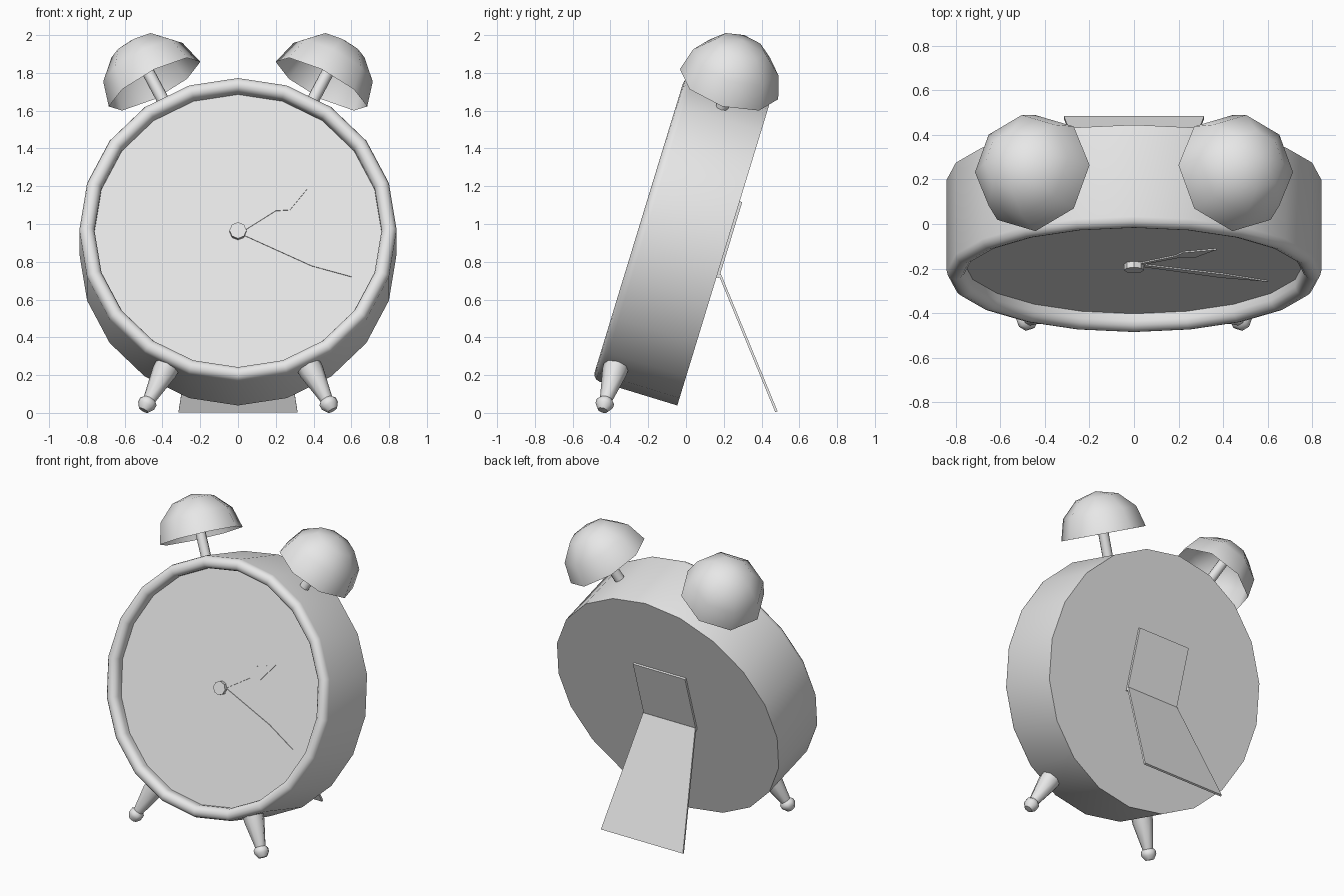
import bpy, bmesh, math
from mathutils import Matrix, Vector

cube = bpy.data.objects.get("Cube")
if cube:
    bpy.data.objects.remove(cube, do_unlink=True)

grey = bpy.data.materials.new("light_grey")
grey.use_nodes = True
grey.diffuse_color = (0.8, 0.8, 0.8, 1)
grey.node_tree.nodes["Principled BSDF"].inputs["Base Color"].default_value = (0.8, 0.8, 0.8, 1)

# Tilted clock frame: x sideways, y into the case, z up the dial
CLOCK = Matrix.Translation((0, -0.25, 0.98)) @ Matrix.Rotation(math.radians(-17), 4, 'X')
AXLE = Matrix.Rotation(math.radians(-90), 4, 'X')


def finish(name, bm, matrix, smooth=None, recalc=True):
    bmesh.ops.remove_doubles(bm, verts=bm.verts, dist=1e-5)
    if recalc:
        bmesh.ops.recalc_face_normals(bm, faces=bm.faces)
    bm.transform(matrix)
    mesh = bpy.data.meshes.new(name)
    bm.to_mesh(mesh)
    bm.free()
    mesh.materials.append(grey)
    obj = bpy.data.objects.new(name, mesh)
    bpy.context.collection.objects.link(obj)
    if smooth:
        bpy.ops.object.select_all(action='DESELECT')
        obj.select_set(True)
        bpy.context.view_layer.objects.active = obj
        bpy.ops.object.shade_smooth_by_angle(angle=math.radians(smooth))
    return obj


def lathe(name, profile, sides, matrix, smooth=50):
    """Revolve (radius, height) points around z."""
    bm = bmesh.new()
    verts = [bm.verts.new((r, 0, h)) for r, h in profile]
    edges = [bm.edges.new(pair) for pair in zip(verts, verts[1:])]
    bmesh.ops.spin(bm, geom=verts + edges, cent=(0, 0, 0), axis=(0, 0, 1),
                   angle=math.tau, steps=sides, use_duplicate=False)
    return finish(name, bm, matrix, smooth)


def plate(name, outline, thickness, matrix):
    """Flat outline in x and z, thickened towards -y."""
    bm = bmesh.new()
    face = bm.faces.new([bm.verts.new((x, 0, z)) for x, z in outline])
    out = bmesh.ops.extrude_face_region(bm, geom=[face])
    moved = [v for v in out["geom"] if isinstance(v, bmesh.types.BMVert)]
    bmesh.ops.translate(bm, verts=moved, vec=(0, -thickness, 0))
    return finish(name, bm, matrix)


def radial(depth, degrees):
    """Frame on the case axis whose z points outward at an angle from the top."""
    return CLOCK @ Matrix.Translation((0, depth, 0)) @ Matrix.Rotation(math.radians(degrees), 4, 'Y')


# Case with rolled front rim and flat back
R, RIM, DEPTH, DIAL = 0.84, 0.04, 0.47, 0.075
arc = [math.pi * i / 6 for i in range(7)]
roll = [(R - RIM - RIM * math.cos(a), RIM - RIM * math.sin(a)) for a in arc]
lathe("case", [(R - 2 * RIM, DIAL)] + roll + [(R, DEPTH), (0, DEPTH)], 20, CLOCK @ AXLE)

# Dial, hub and hands
dial = CLOCK @ Matrix.Translation((0, DIAL, 0))
lathe("dial", [(0, -0.002), (0.765, -0.002)], 20, dial @ AXLE)
lathe("hub", [(0, -0.03), (0.045, -0.03), (0.045, 0)], 8, dial @ AXLE, 30)
plate("hour_hand", [(0.03, 0.03), (0.185, 0.14), (0.22, 0.195), (0.37, 0.24),
                    (0.275, 0.12), (0.2, 0.115), (0.04, 0.01)], 0.008, dial)
plate("minute_hand", [(0.03, 0.01), (0.4, -0.14), (0.6, -0.25),
                      (0.39, -0.19), (0.03, -0.02)], 0.008, dial)

# Bells, stems and feet on both sides
BELL = 0.272
dome = [(BELL * math.sin(a), BELL * math.cos(a)) for a in (math.pi * i / 6 for i in range(4))]
foot = [(0, 0.78), (0.068, 0.78), (0.066, 0.86), (0.034, 1.03), (0.048, 1.045),
        (0.048, 1.07), (0.028, 1.1), (0, 1.103)]
for side, s in (("left", 1), ("right", -1)):
    top = radial(DEPTH / 2, 27 * s)
    lathe(side + "_bell", dome, 8, top @ Matrix.Translation((0, 0, 0.973)))
    lathe(side + "_bell_stem", [(0.033, 0.8), (0.033, 1.22)], 8, top)
    lathe(side + "_foot", foot, 8, radial(0.1, 180 - 27 * s))

# Rear stand: hinge plate on the back and a flared leg
plate("stand_plate", [(-0.2, -0.13), (0.2, -0.13), (0.2, 0.29), (-0.2, 0.29)], 0.014,
      CLOCK @ Matrix.Translation((0, DEPTH + 0.014, 0)))
hinge, floor = Vector((0, 0.185, 0.735)), Vector((0, 0.485, 0.008))
drop = floor - hinge
lean = Matrix.Rotation(math.atan2(drop.y, -drop.z), 4, 'X')
plate("stand_leg", [(-0.2, 0), (0.2, 0), (0.315, -drop.length), (-0.315, -drop.length)], 0.013,
      Matrix.Translation(hinge) @ lean)
